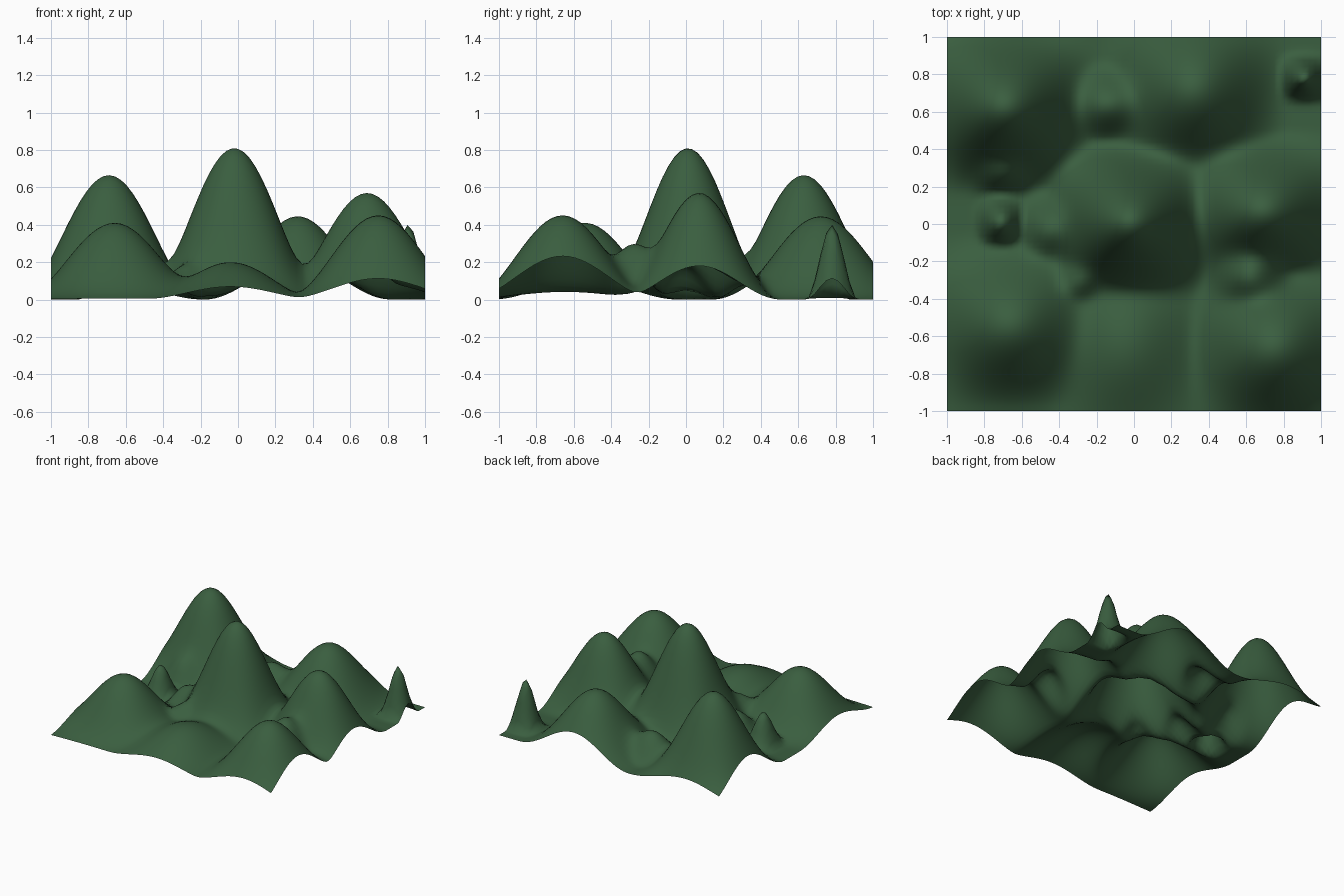
import bpy, bmesh
from math import cos, pi

# hills: centre x, centre y, height, x reach, y reach
HILLS = [
    (-0.02, 0.01, 0.81, 0.50, 0.47),    # main peak
    (-0.69, 0.63, 0.665, 0.51, 0.49),
    (0.69, 0.07, 0.57, 0.50, 0.44),
    (0.75, -0.66, 0.45, 0.51, 0.51),
    (-0.66, -0.54, 0.41, 0.52, 0.50),
    (0.32, 0.72, 0.445, 0.50, 0.53),
    (-0.04, -0.64, 0.20, 0.48, 0.60),   # low front ridge
    # small domes and spikes in the valleys
    (0.91, 0.78, 0.40, 0.14, 0.14),
    (-0.71, 0.01, 0.27, 0.15, 0.17),
    (-0.14, 0.64, 0.20, 0.28, 0.24),
    (0.62, -0.28, 0.28, 0.28, 0.22),
    (-0.70, 0.27, 0.17, 0.22, 0.15),
    (-0.45, -0.03, 0.18, 0.20, 0.24),
    (-0.29, -0.31, 0.14, 0.17, 0.16),
]


def bump(d, reach):
    t = min(abs(d) / reach, 1)
    return (1 + cos(pi * t)) / 2


def height(x, y):
    # soft maximum of all hills
    p = 1.8
    return sum((h * bump(x - cx, rx) * bump(y - cy, ry)) ** p
               for cx, cy, h, rx, ry in HILLS) ** (1 / p)


# terrain sheet
bm = bmesh.new()
bmesh.ops.create_grid(bm, x_segments=64, y_segments=64, size=1)
for v in bm.verts:
    v.co.z = height(v.co.x, v.co.y)
for f in bm.faces:
    f.smooth = True
mesh = bpy.data.meshes.new("terrain")
bm.to_mesh(mesh)
bm.free()
terrain = bpy.data.objects.new("terrain", mesh)
bpy.context.collection.objects.link(terrain)

# grass colour
grass = bpy.data.materials.new("grass_green")
grass.diffuse_color = (0.042, 0.112, 0.05, 1)
mesh.materials.append(grass)
